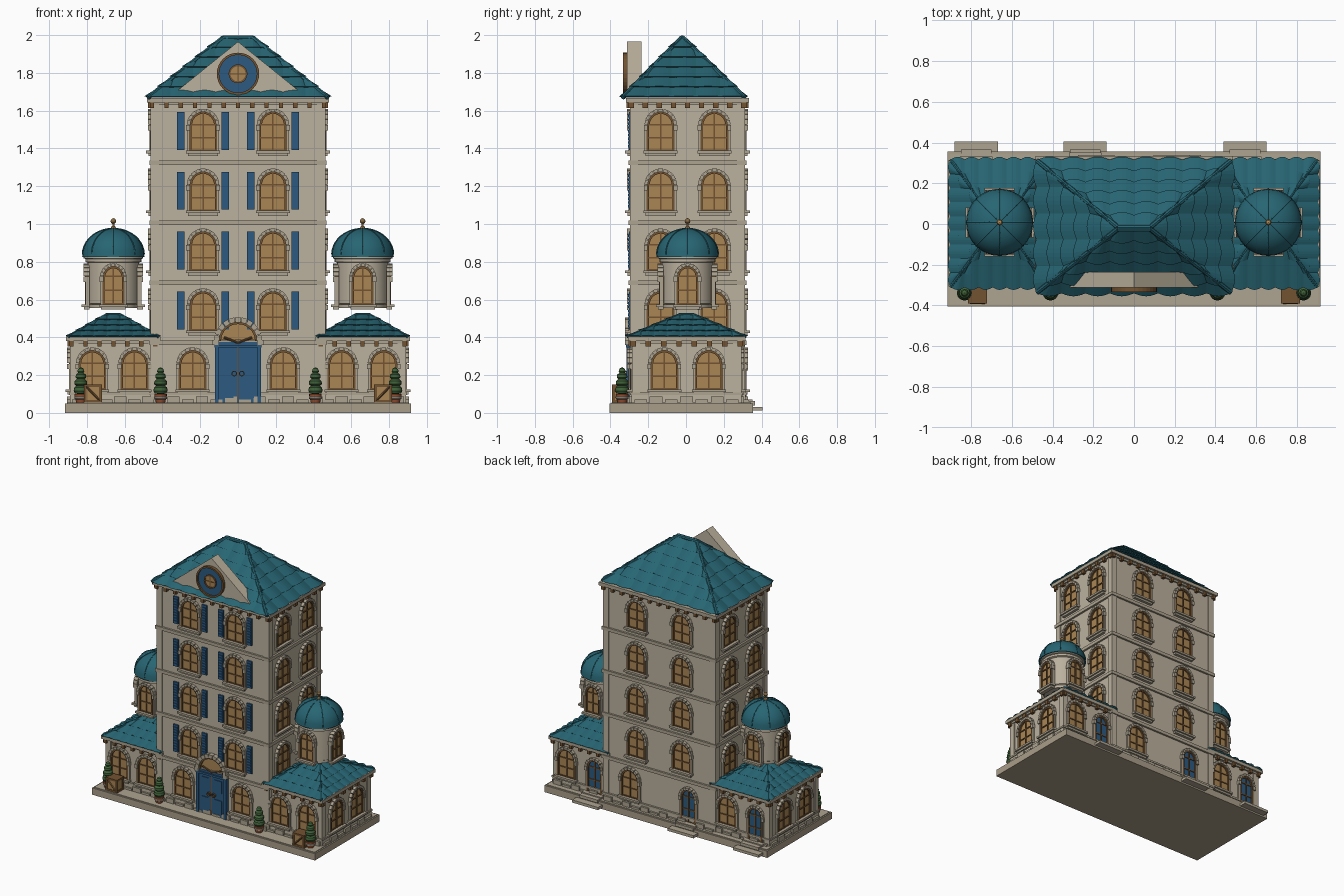
import bpy, bmesh
from math import pi, sin, cos, radians
from mathutils import Vector, Matrix

if "Cube" in bpy.data.objects:
    bpy.data.objects.remove(bpy.data.objects["Cube"])

COL = dict(stone=(.50, .44, .34), trim=(.42, .37, .28), slab=(.40, .34, .25), teal=(.02, .13, .17),
           blue=(.025, .10, .22), gold=(.40, .24, .09), wood=(.17, .085, .03), green=(.05, .12, .04),
           clay=(.33, .08, .03))
MATS = {}
for key, c in COL.items():
    MATS[key] = bpy.data.materials.new(key)
    MATS[key].diffuse_color = (*c, 1)


class Part:
    """Collects primitives in one mesh; local -y is 'outward'."""
    def __init__(self):
        self.bm, self.keys = bmesh.new(), []

    def paint(self, faces, key):
        if key not in self.keys:
            self.keys.append(key)
        for f in faces:
            f.material_index = self.keys.index(key)

    def box(self, x0, x1, y0, y1, z0, z1, key):
        m = Matrix.Translation(((x0+x1)/2, (y0+y1)/2, (z0+z1)/2)) @ Matrix.Diagonal((x1-x0, y1-y0, z1-z0, 1))
        r = bmesh.ops.create_cube(self.bm, size=1, matrix=m)
        self.paint({f for v in r['verts'] for f in v.link_faces}, key)

    def prism(self, pts, d0, d1, key):
        a = [self.bm.verts.new((x, -d1, z)) for x, z in pts]
        b = [self.bm.verts.new((x, -d0, z)) for x, z in pts]
        n = len(pts)
        fs = [self.bm.faces.new(a), self.bm.faces.new(b[::-1])]
        fs += [self.bm.faces.new((a[i], b[i], b[(i+1) % n], a[(i+1) % n])) for i in range(n)]
        self.paint(fs, key)

    def wedges(self, r0, r1, zc, d0, d1, n, key, gap=0.0, span=pi):
        for i in range(n):
            a, b = span*(i+gap)/n, span*(i+1-gap)/n
            self.prism([(r*cos(t), zc + r*sin(t)) for r, t in ((r0, a), (r1, a), (r1, b), (r0, b))], d0, d1, key)

    def lathe(self, prof, key, n=24, at=(0, 0)):
        rings = [[self.bm.verts.new((at[0]+max(r, 1e-4)*cos(2*pi*i/n), at[1]+max(r, 1e-4)*sin(2*pi*i/n), z))
                  for i in range(n)] for r, z in prof]
        self.paint([self.bm.faces.new((p[i], p[(i+1) % n], q[(i+1) % n], q[i]))
                    for p, q in zip(rings, rings[1:]) for i in range(n)], key)

    def rod(self, p, q, r, key, n=8):
        p, q = Vector(p), Vector(q)
        m = Matrix.Translation((p+q)/2) @ (q-p).to_track_quat('Z', 'Y').to_matrix().to_4x4()
        g = bmesh.ops.create_cone(self.bm, cap_ends=True, segments=n, radius1=r, radius2=r, depth=(q-p).length, matrix=m)
        self.paint({f for v in g['verts'] for f in v.link_faces}, key)

    def mesh(self, name):
        bmesh.ops.recalc_face_normals(self.bm, faces=self.bm.faces)
        me = bpy.data.meshes.new(name)
        self.bm.to_mesh(me)
        for k in self.keys:
            me.materials.append(MATS[k])
        return me


def put(me, name, m=Matrix(), smooth=False):
    ob = bpy.data.objects.new(name, me)
    bpy.context.collection.objects.link(ob)
    ob.matrix_world = m
    if smooth:
        bpy.ops.object.select_all(action='DESELECT')
        ob.select_set(True)
        bpy.context.view_layer.objects.active = ob
        bpy.ops.object.shade_smooth_by_angle(angle=radians(35))


def wall(cx, cy, deg, u, d, z):
    return Matrix.Translation((cx, cy, 0)) @ Matrix.Rotation(radians(deg), 4, 'Z') @ Matrix.Translation((u, -d, z))


# arched openings: window (with sill) or small back door
def opening(name, w, h, door=False, sill=.02):
    p, zc, f = Part(), h-w, .010
    arc = [(w*cos(pi*i/12), zc + w*sin(pi*i/12)) for i in range(13)]
    p.prism([(-w, 0), (w, 0)] + arc, -.02, .004, 'blue' if door else 'gold')
    p.wedges(w-f, w+.002, zc, -.01, .014, 12, 'wood')
    p.wedges(w, w+.018, zc, -.01, .022, 9, 'trim', .06)
    for s in (-1, 1):
        p.box(s*w-f*.6, s*w+f*.6, -.014, .01, 0, zc, 'wood')
        p.box(s*(w+.009)-.008, s*(w+.009)+.008, -.012, .01, 0, zc, 'trim')
        p.box(s*(w+.011)-.01, s*(w+.011)+.01, -.022, .01, zc-.03, zc-.002, 'trim')
    p.box(-.004, .004, -.011, .01, 0, h-.004, 'wood')
    for z in (.003, zc*.5, zc):
        p.box(-w, w, -.010, .01, z-.004, z+.004, 'wood')
    if door:
        p.box(-w-.025, w+.025, -.045, .01, -.02, 0, 'trim')
    else:
        p.box(-w-.022, w+.022, -sill-.012, .01, -.014, 0, 'trim')
        p.box(-w-.012, w+.012, -sill, .01, -.028, -.014, 'trim')
    return p.mesh(name)


WIN = opening('window', .068, .205)
TWIN = opening('turret_window', .052, .2)
BDOOR = opening('back_door', .055, .24, True)
p = Part()
p.box(-.02, .02, -.012, .005, 0, .2, 'blue')
for i in range(9):
    p.box(-.015, .015, -.017, 0, .012+i*.02, .024+i*.02, 'blue')
SHUT = p.mesh('shutter')


# walls with plinth, corner strips, brackets and cornice
def block(name, cx, cy, hx, hy, z0, z1, bands, step):
    p = Part()
    def slab(g, a, b, key):
        p.box(cx-hx-g, cx+hx+g, cy-hy-g, cy+hy+g, a, b, key)
    slab(0, z0, z1, 'stone')
    slab(.008, z0, z0+.045, 'stone')
    slab(.014, z0+.045, z0+.058, 'trim')
    for z in bands:
        slab(.014, z-.012, z+.012, 'trim')
    slab(.012, z1-.025, z1-.012, 'trim')
    slab(.028, z1-.012, z1+.012, 'trim')
    for sx in (-1, 1):
        for sy in (-1, 1):
            x, y = cx+sx*(hx-.015), cy+sy*(hy-.015)
            p.box(x-.022, x+.022, y-.022, y+.022, z0, z1, 'stone')
    for axis, h, o in ((0, hx, hy), (1, hy, hx)):
        n = round(2*h/step)
        for i in range(n+1):
            t = -h + 2*h*i/n
            for s in (-1, 1):
                x, y = (cx+t, cy+s*(o+.01)) if axis == 0 else (cx+s*(o+.01), cy+t)
                p.box(x-.011, x+.011, y-.014, y+.014, z1-.04, z1-.012, 'wood')
                if i < n:    # plinth stones
                    a, b = (step*.42, .012) if axis == 0 else (.012, step*.42)
                    dx, dy = (h/n, 0) if axis == 0 else (0, h/n)
                    p.box(x+dx-a, x+dx+a, y+dy-b, y+dy+b, z0, z0+.02+.018*(i % 2), 'trim')
    put(p.mesh(name), name)


# hipped roof with scalloped tile courses
def roof(name, cx, cy, hx, y0, y1, z0, z1, rx, ry, yr, rows, col, lift):
    p = Part()
    E = [Vector((cx+x, cy+y, z0)) for x, y in ((-hx, y0), (hx, y0), (hx, y1), (-hx, y1))]
    T = [Vector((cx+x, cy+yr+y, z1)) for x, y in ((-rx, -ry), (rx, -ry), (rx, ry), (-rx, ry))]
    ev, tv = [p.bm.verts.new(v) for v in E], [p.bm.verts.new(v) for v in T]
    fs = [p.bm.faces.new(ev[::-1]), p.bm.faces.new(tv)]
    fs += [p.bm.faces.new((ev[k], ev[(k+1) % 4], tv[(k+1) % 4], tv[k])) for k in range(4)]
    for k in range(4):
        a, b, c, d = E[k], E[(k+1) % 4], T[(k+1) % 4], T[k]
        L = (b-a).length
        e = (b-a)/L
        nrm = e.cross(d-a).normalized()
        n = round(L/col)
        def P(v, u, h):
            l, r = a.lerp(d, v), b.lerp(c, v)
            ul, ur = (l-a).dot(e), (r-a).dot(e)
            return l + e*(min(max(u, ul), ur)-ul) + nrm*h
        for r in range(rows):
            v0, v1, prev = r/rows, min(1, (r+1.05)/rows), None
            for i in range(n*6+1):
                u, s = L*i/(n*6), sin(pi*(i % 6)/6)
                pts = [P(v0, u, 0), P(v0-.14*s/rows, u, lift*(.6+.8*s)), P(v1, u, lift*.5*s)]
                cur = [p.bm.verts.new(q) for q in pts]
                if prev and (prev[1].co-cur[1].co).length > 1e-3:
                    fs += [p.bm.faces.new((prev[j], cur[j], cur[j+1], prev[j+1])) for j in (0, 1)]
                prev = cur
    p.paint(fs, 'teal')
    bmesh.ops.remove_doubles(p.bm, verts=p.bm.verts, dist=1e-5)
    for k in range(4):
        p.rod(E[k], T[k], lift, 'teal')
        p.rod(T[k], T[(k+1) % 4], lift, 'teal')
    put(p.mesh(name), name)


# base slab and rear steps
p = Part()
p.box(-.915, .915, -.405, .355, 0, .05, 'slab')
p.box(-.905, .905, -.395, .345, .045, .055, 'trim')
for x in (-.775, -.24, .545):
    p.box(x-.106, x+.106, .35, .406, .012, .032, 'trim')
    p.box(x-.075, x+.075, .3, .365, .04, .062, 'trim')
put(p.mesh('base'), 'base')

# main tower
CY = .008
block('tower_walls', 0, CY, .455, .298, .05, 1.655, (.372, .69, 1.007, 1.325), .075)
roof('tower_roof', 0, 0, .475, -.335, .31, 1.67, 1.985, .08, .004, -.02, 6, .12, .013)
for f in range(4):
    z = .437 + .317*f
    for s in (-1, 1):
        put(WIN, 'front_window', wall(0, CY, 0, s*.185, .298, z))
        put(WIN, 'back_window', wall(0, CY, 180, s*.185, .298, z))
        for deg in (90, 270):
            put(WIN, 'side_window', wall(0, CY, deg, s*.142, .455, z))
        for o in (-.117, .117):
            put(SHUT, 'shutter', wall(0, CY, 0, s*.185+o, .298, z+.005))
for s in (-1, 1):
    put(WIN, 'ground_window', wall(0, CY, 0, s*.24, .298, .125))
put(WIN, 'ground_back_window', wall(0, CY, 180, -.24, .298, .125))
put(BDOOR, 'back_door', wall(0, CY, 180, .24, .298, .07))

# main entrance
p = Part()
p.box(-.115, .115, -.018, .01, .055, .375, 'blue')
p.prism([(.1*cos(pi*i/16), .385+.1*sin(pi*i/16)) for i in range(17)], -.01, .012, 'gold')
p.wedges(.09, .102, .38, -.01, .024, 14, 'wood')
p.wedges(.1, .127, .38, -.01, .034, 11, 'trim', .05)
p.box(-.125, .125, -.028, .01, .345, .36, 'blue')
p.box(-.003, .003, -.021, 0, .06, .345, 'wood')
for s in (-1, 1):
    p.box(s*.113-.01, s*.113+.01, -.026, .01, .055, .35, 'blue')
    p.box(s*.118-.018, s*.118+.018, -.034, .01, .36, .385, 'trim')
    for a, b in ((.08, .18), (.235, .325)):
        p.box(s*.055-.03, s*.055+.03, -.023, 0, a, b, 'blue')
    p.wedges(.01, .015, .208, .018, .03, 12, 'wood', 0, 2*pi)
    bmesh.ops.translate(p.bm, verts=list(p.bm.verts)[-96:], vec=(s*.02, 0, 0))
    p.rod((0, -.018, .372), (s*.075, -.018, .4), .006, 'wood')
put(p.mesh('front_door'), 'front_door', wall(0, CY, 0, 0, .298, 0))

# gable and round window
p = Part()
p.prism([(-.33, 1.69), (.33, 1.69), (.31, 1.715), (0, 1.965), (-.31, 1.715)], .235, .312, 'stone')
p.prism([(.105*cos(pi*i/16), 1.795+.105*sin(pi*i/16)) for i in range(32)], .3, .322, 'blue')
p.wedges(.1, .112, 1.795, .3, .334, 32, 'wood', 0, 2*pi)
p.prism([(.042*cos(pi*i/10), 1.795+.042*sin(pi*i/10)) for i in range(20)], .3, .326, 'gold')
p.wedges(.04, .05, 1.795, .3, .331, 20, 'wood', 0, 2*pi)
p.box(-.04, .04, -.329, -.3, 1.792, 1.798, 'wood')
p.box(-.003, .003, -.329, -.3, 1.755, 1.835, 'wood')
put(p.mesh('gable'), 'gable')

# wings, turrets, planters and crates on each side
p = Part()
p.lathe([(0, .555), (.128, .555), (.128, .575), (.136, .58), (.136, .795), (.148, .8), (.148, .815),
         (.157, .818), (.157, .832), (0, .832)], 'stone', 32)
TUR = p.mesh('turret')
p = Part()
dome = [(.163*cos(pi/2*i/10), .838+.138*sin(pi/2*i/10)) for i in range(11)]
p.lathe([(0, .826), (.165, .826)] + dome, 'teal', 32)
for k in range(8):
    a = pi/4*k
    for (r, z), (q, y) in zip(dome, dome[1:]):
        p.rod((r*cos(a), r*sin(a), z), (q*cos(a), q*sin(a), y), .004, 'teal', 6)
p.lathe([(.016, .97), (.012, .985), (.005, .99), (.005, 1.0), (.013, 1.007), (.015, 1.016), (.01, 1.027), (0, 1.031)], 'gold', 12)
DOME = p.mesh('dome')
p = Part()
p.lathe([(0, .055), (.024, .055), (.033, .09), (.033, .1), (.0, .1)], 'clay', 16)
p.lathe([(.029, .072), (.0335, .075), (.035, .085), (.032, .088)], 'stone', 16)
p.lathe([(0, .1), (.03, .102), (.038, .117), (.034, .135), (.024, .143), (.034, .152), (.033, .168), (.02, .18),
         (.028, .188), (.026, .203), (.014, .212), (.019, .22), (.013, .235), (0, .242)], 'green', 16)
PLANT = p.mesh('topiary')
p = Part()
p.box(-.042, .042, -.036, .036, .055, .148, 'gold')
for z in (.062, .144):
    p.box(-.047, .047, -.04, .04, z-.007, z+.007, 'wood')
for x in (-.04, .04):
    for y in (-.034, .034):
        p.box(x-.007, x+.007, y-.007, y+.007, .055, .15, 'wood')
p.rod((-.036, -.037, .066), (.036, -.037, .14), .006, 'wood', 4)
CRATE = p.mesh('crate')

WY = .003
for s in (-1, 1):
    cx = s*.66
    block('wing_walls', cx, WY, .222, .283, .05, .392, (), .08)
    roof('wing_roof', cx, WY, .24, -.312, .312, .403, .52, .035, .035, 0, 4, .07, .009)
    for t in (-1, 1):
        put(WIN, 'wing_front_window', wall(cx, WY, 0, t*.112, .283, .125))
        put(WIN, 'wing_side_window', wall(cx, WY, 90*s, t*.118, .222, .125))
    put(BDOOR, 'wing_back_door', wall(cx, WY, 180, .115, .283, .07))
    put(WIN, 'wing_back_window', wall(cx, WY, 180, -.115, .283, .125))
    c = Matrix.Translation((cx, .008, 0))
    put(TUR, 'turret', c, True)
    put(DOME, 'dome', c, True)
    for deg in (0, 90, 180, 270):
        put(TWIN, 'turret_window', wall(cx, .008, deg, 0, .136, .575))
    for x in (.41, .832):
        put(PLANT, 'topiary', Matrix.Translation((s*x, -.338, 0)), True)
    put(CRATE, 'crate', Matrix.Translation((s*.768, -.35, 0)) @ Matrix.Diagonal((s, 1, 1, 1)))

for m in bpy.data.materials:
    if m.users and not m.is_grease_pencil:
        m.use_nodes = True
        m.node_tree.nodes["Principled BSDF"].inputs["Base Color"].default_value = m.diffuse_color
